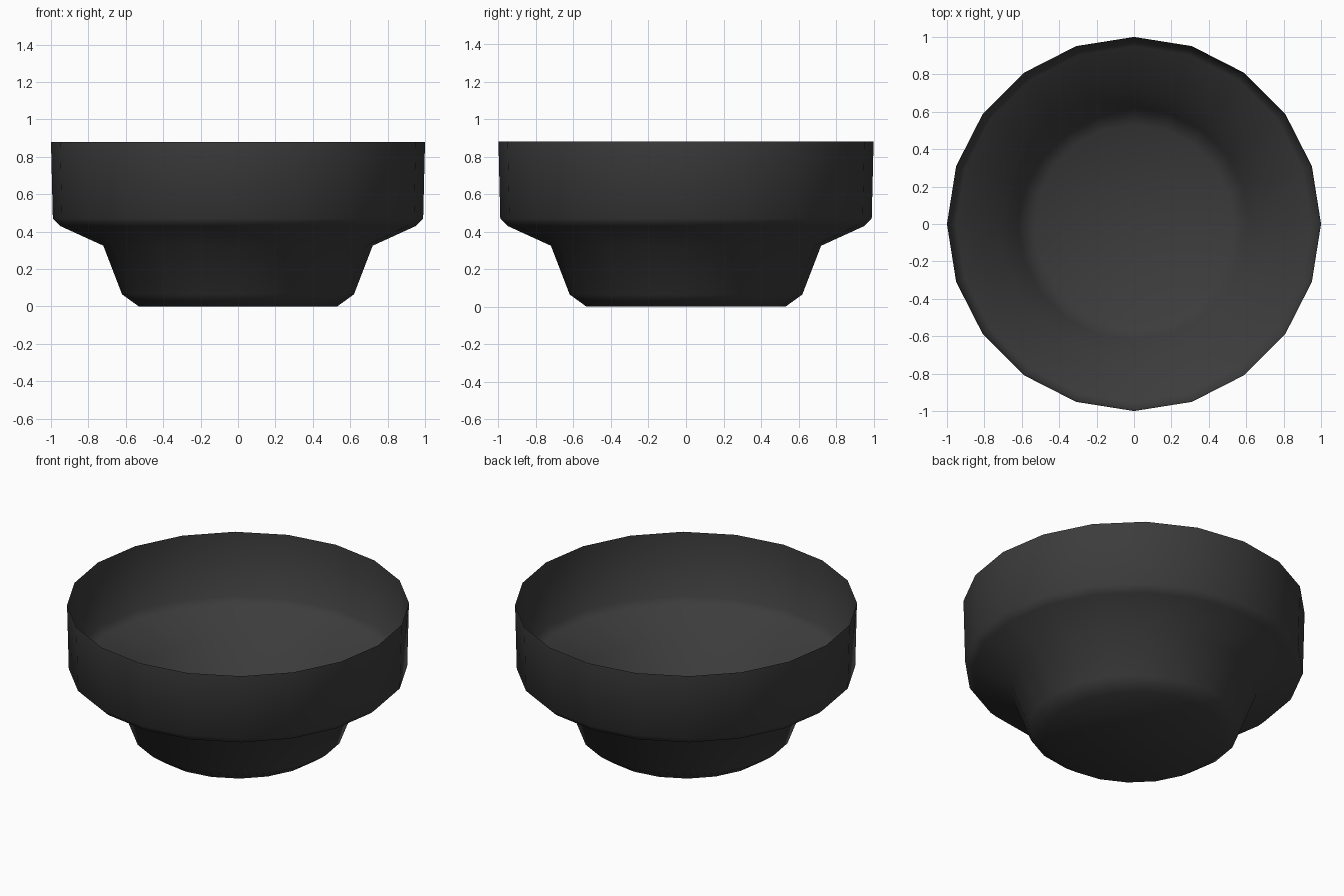
import bpy, bmesh, math

if "Cube" in bpy.data.objects:
    bpy.data.objects.remove(bpy.data.objects["Cube"])

SIDES = 20
# (radius, height) of each ring from the foot up to the thin open rim
PROFILE = [(0.53, 0.0), (0.62, 0.065), (0.72, 0.325),
           (0.95, 0.43), (0.99, 0.47), (1.0, 0.88)]


def lathe(name, profile, sides):
    bm = bmesh.new()
    rings = [[bm.verts.new((r * math.cos(2 * math.pi * i / sides),
                            r * math.sin(2 * math.pi * i / sides), z))
              for i in range(sides)] for r, z in profile]
    for low, high in zip(rings, rings[1:]):
        for i in range(sides):
            j = (i + 1) % sides
            bm.faces.new((low[i], low[j], high[j], high[i]))
    bm.faces.new(rings[0][::-1])  # closed floor
    for face in bm.faces:
        face.smooth = True
    mesh = bpy.data.meshes.new(name)
    bm.to_mesh(mesh)
    bm.free()
    obj = bpy.data.objects.new(name, mesh)
    bpy.context.collection.objects.link(obj)
    return obj


# Single-walled bowl with a stepped foot
bowl = lathe("bowl", PROFILE, SIDES)

# Dark charcoal finish
charcoal = bpy.data.materials.new("charcoal")
charcoal.diffuse_color = (0.045, 0.045, 0.045, 1)
charcoal.use_nodes = True
charcoal.node_tree.nodes["Principled BSDF"].inputs["Base Color"].default_value = charcoal.diffuse_color
bowl.data.materials.append(charcoal)
